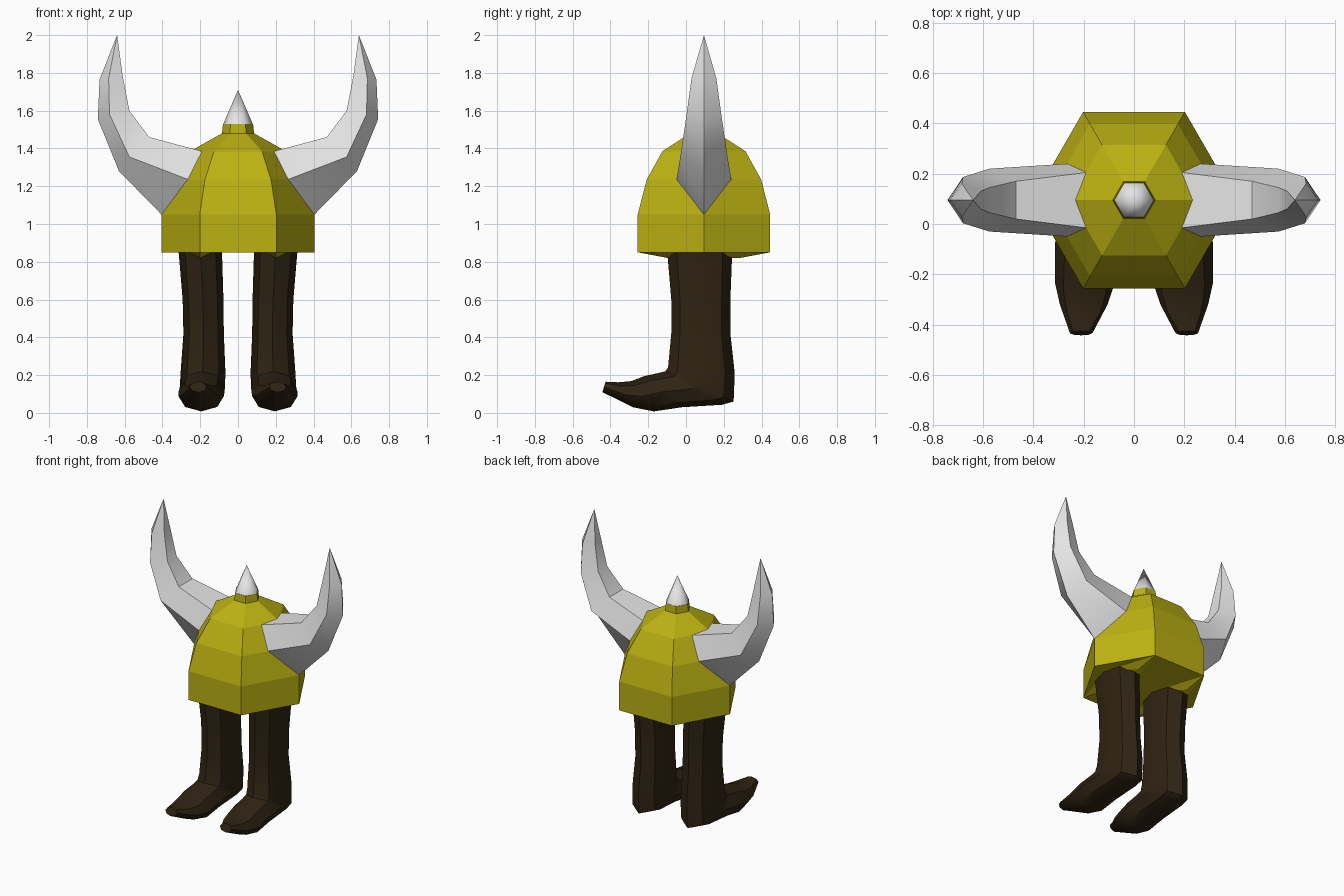
import bpy, bmesh, math
from mathutils import Vector

if "Cube" in bpy.data.objects:
    bpy.data.objects.remove(bpy.data.objects["Cube"])

CY = 0.095  # depth of the helmet axis


def material(name, rgb):
    m = bpy.data.materials.new(name)
    m.diffuse_color = (*rgb, 1)
    m.use_nodes = True
    m.node_tree.nodes["Principled BSDF"].inputs["Base Color"].default_value = m.diffuse_color
    return m


GOLD = material("gold", (0.50, 0.44, 0.006))
BONE = material("bone", (0.78, 0.78, 0.78))
BROWN = material("dark_brown", (0.028, 0.017, 0.006))


def finish(name, bm, mat, angle=None):
    bmesh.ops.recalc_face_normals(bm, faces=bm.faces)
    me = bpy.data.meshes.new(name)
    bm.to_mesh(me)
    bm.free()
    me.materials.append(mat)
    ob = bpy.data.objects.new(name, me)
    bpy.context.collection.objects.link(ob)
    if angle:
        bpy.ops.object.select_all(action='DESELECT')
        ob.select_set(True)
        bpy.context.view_layer.objects.active = ob
        bpy.ops.object.shade_smooth_by_angle(angle=math.radians(angle))
    return ob


def loft(name, rings, mat, tip=None, angle=None):
    """Skin closed rings of points, ending in a cap or a pointed tip."""
    bm = bmesh.new()
    rows = [[bm.verts.new(p) for p in r] for r in rings]
    n = len(rows[0])
    for a, b in zip(rows, rows[1:]):
        for i in range(n):
            j = (i + 1) % n
            bm.faces.new((a[i], a[j], b[j], b[i]))
    bm.faces.new(rows[0])
    if tip:
        t = bm.verts.new(tip)
        for i in range(n):
            bm.faces.new((rows[-1][i], rows[-1][(i + 1) % n], t))
    else:
        bm.faces.new(rows[-1])
    return finish(name, bm, mat, angle)


def hexagon(r, z):
    return [(r * math.cos(k * math.pi / 3), CY + r * math.sin(k * math.pi / 3), z)
            for k in range(6)]


# Helmet bowl with collar, and the spike on top
loft("helmet", [hexagon(r, z) for r, z in
                [(0.405, 0.85), (0.405, 1.05), (0.35, 1.235), (0.254, 1.385),
                 (0.085, 1.48), (0.08, 1.53)]], GOLD)
loft("helmet_spike", [hexagon(0.078, 1.53)], BONE, (0, CY, 1.71), 70)

# Horn sections: keel x,z / side x,z,half width / top x,z,half width
HORN = [(0.405, 1.05, 0.262, 1.235, 0.145, 0.19, 1.385, 0.11),
        (0.63, 1.28, 0.575, 1.355, 0.125, 0.47, 1.46, 0.075),
        (0.742, 1.555, 0.68, 1.58, 0.092, 0.575, 1.60, 0.05),
        (0.733, 1.765, 0.685, 1.77, 0.066, 0.61, 1.78, 0.035)]

# Leg sections: front y,z / back y,z / half width / centre x
LEG = [(-0.10, 0.86, 0.245, 0.86, 0.115, 0.200),
       (-0.078, 0.60, 0.235, 0.60, 0.108, 0.185),
       (-0.078, 0.42, 0.235, 0.42, 0.107, 0.182),
       (-0.095, 0.24, 0.258, 0.21, 0.118, 0.185),
       (-0.11, 0.22, 0.252, 0.06, 0.120, 0.188),
       (-0.15, 0.21, 0.19, 0.043, 0.120, 0.190),
       (-0.22, 0.195, -0.02, 0.03, 0.122, 0.193),
       (-0.29, 0.168, -0.17, 0.008, 0.120, 0.195),
       (-0.36, 0.162, -0.28, 0.03, 0.095, 0.200),
       (-0.425, 0.165, -0.443, 0.11, 0.045, 0.210)]


def leg_ring(s, fy, fz, by, bz, w, cx):
    front, back = Vector((0, fy, fz)), Vector((0, by, bz))
    mid, half = (front + back) / 2, (front - back) / 2
    pts = []
    for k in range(8):
        a = k * math.pi / 4
        p = mid + half * math.cos(a)
        pts.append((s * (cx + w * math.sin(a)), p.y, p.z))
    return pts


for s, side in ((-1, "left"), (1, "right")):
    # Horn: five-sided, with a keel underneath
    rings = [[(s * kx, CY, kz), (s * mx, CY - mw, mz), (s * tx, CY - tw, tz),
              (s * tx, CY + tw, tz), (s * mx, CY + mw, mz)]
             for kx, kz, mx, mz, mw, tx, tz, tw in HORN]
    loft("horn_" + side, rings, BONE, (s * 0.64, CY, 2.0), 32)

    # Leg and pointed foot
    loft("leg_" + side, [leg_ring(s, *r) for r in LEG], BROWN, None, 40)

    # Helmet underside dipping around the leg
    bm = bmesh.new()
    pts = [(s * x, CY, 0.85) for x in (0.09, 0.31)]
    for d in (-1, 1):
        pts += [(s * 0.2, CY + d * 0.35, 0.85), (s * 0.2, CY + d * 0.19, 0.82)]
    bmesh.ops.convex_hull(bm, input=[bm.verts.new(p) for p in pts])
    finish("helmet_underside_" + side, bm, GOLD)
